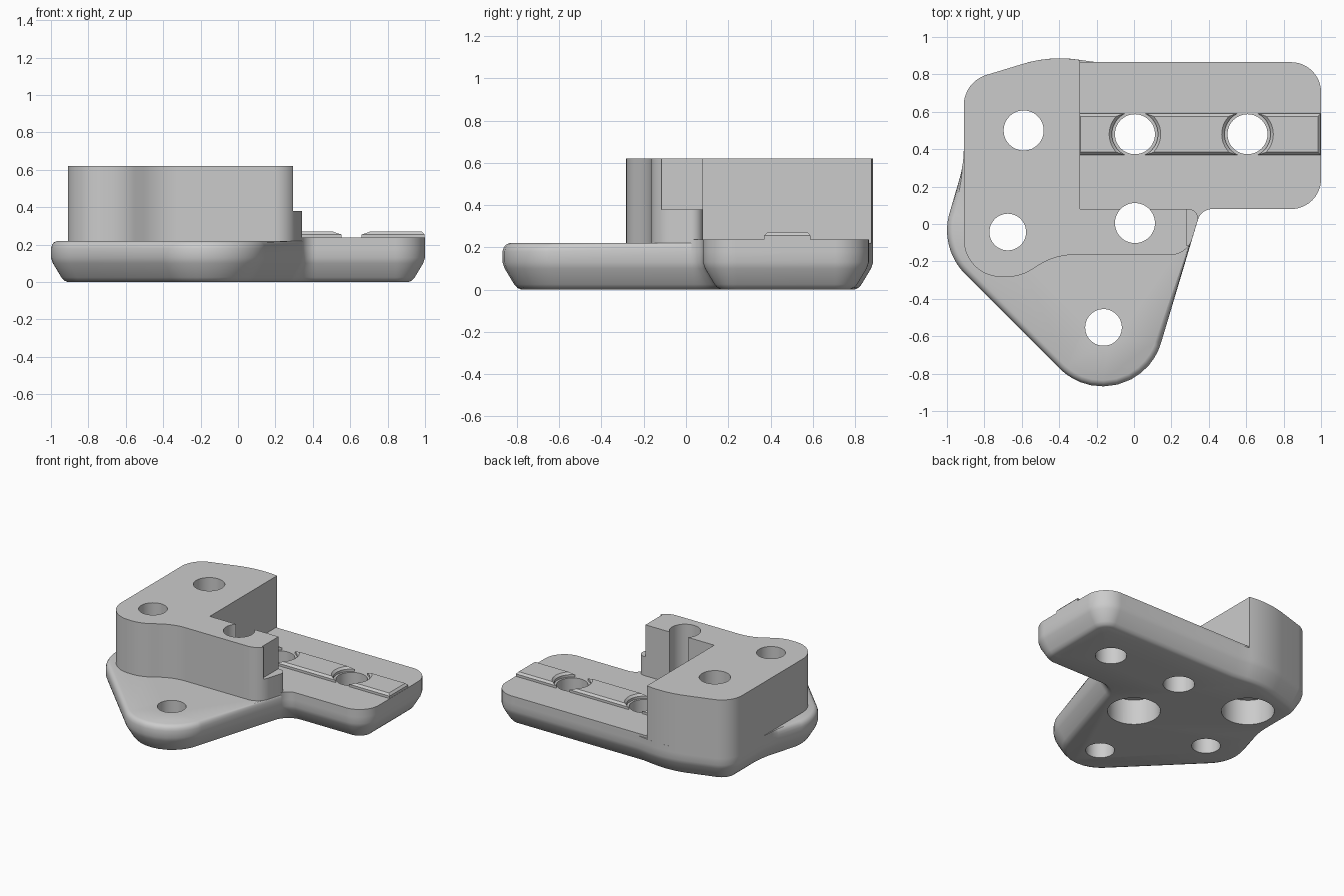
import bpy, bmesh
from math import tan, sin, radians
from mathutils import Vector

if "Cube" in bpy.data.objects:
    bpy.data.objects.remove(bpy.data.objects["Cube"], do_unlink=True)

grey = bpy.data.materials.new("plain_grey")
grey.use_nodes = True
grey.diffuse_color = (0.6, 0.6, 0.6, 1)
grey.node_tree.nodes["Principled BSDF"].inputs["Base Color"].default_value = (0.6, 0.6, 0.6, 1)


def rounded(corners, steps=14):
    """Closed outline from (x, y, fillet radius) corners."""
    pts = []
    for i, (x, y, r) in enumerate(corners):
        c = Vector((x, y))
        if not r:
            pts.append(c)
            continue
        a = (Vector(corners[i - 1][:2]) - c).normalized()
        b = (Vector(corners[(i + 1) % len(corners)][:2]) - c).normalized()
        half = a.angle(b) / 2
        centre = c + (a + b).normalized() * (r / sin(half))
        start = c + a * (r / tan(half)) - centre
        end = c + b * (r / tan(half)) - centre
        # sample the chord and push each point out to the arc
        for k in range(steps + 1):
            pts.append(centre + start.lerp(end, k / steps).normalized() * r)
    return pts


def inset(pts, amounts):
    """Move each outline point inward by its own amount."""
    out = []
    for i, p in enumerate(pts):
        a = (p - pts[i - 1]).normalized()
        b = (pts[(i + 1) % len(pts)] - p).normalized()
        t = a + b
        t = t / (t.dot(a))
        out.append(p + Vector((-t.y, t.x)) * amounts[i])
    return out


def new_object(name, bm):
    bmesh.ops.recalc_face_normals(bm, faces=bm.faces)
    mesh = bpy.data.meshes.new(name)
    bm.to_mesh(mesh)
    bm.free()
    mesh.materials.append(grey)
    ob = bpy.data.objects.new(name, mesh)
    bpy.context.collection.objects.link(ob)
    return ob


def loft(name, rings):
    """Solid through a list of (outline, z) rings."""
    bm = bmesh.new()
    loops = [[bm.verts.new((p.x, p.y, z)) for p in pts] for pts, z in rings]
    n = len(loops[0])
    for low, high in zip(loops, loops[1:]):
        for i in range(n):
            j = (i + 1) % n
            bm.faces.new((low[i], low[j], high[j], high[i]))
    bm.faces.new(loops[0][::-1])
    bm.faces.new(loops[-1])
    return new_object(name, bm)


def rectangle(x0, y0, x1, y1):
    return rounded([(x0, y0, 0), (x1, y0, 0), (x1, y1, 0), (x0, y1, 0)])


def drills(name, holes, z0, z1, flare=0):
    bm = bmesh.new()
    for x, y, r in holes:
        res = bmesh.ops.create_cone(bm, cap_ends=True, segments=48, radius1=r,
                                    radius2=r + flare, depth=z1 - z0)
        bmesh.ops.translate(bm, verts=res["verts"], vec=(x, y, (z0 + z1) / 2))
    return new_object(name, bm)


def activate(ob):
    bpy.ops.object.select_all(action="DESELECT")
    ob.select_set(True)
    bpy.context.view_layer.objects.active = ob


def cut(ob, cutter):
    mod = ob.modifiers.new("cut", "BOOLEAN")
    mod.operation = "DIFFERENCE"
    mod.solver = "EXACT"
    mod.object = cutter
    activate(ob)
    bpy.ops.object.modifier_apply(modifier=mod.name)


def ramp(v):
    return min(1, max(0, v))


# Shared corners
arm_tip = [(1, 0.08, 0.16), (1, 0.865, 0.16)]
back_curve = [(-0.45, 0.9, 0.68), (-0.91, 0.76, 0.17)]
inner_corner = (0.359, 0.08, 0.08)

# Base plate with tapered underside and softened front rim
outline = rounded(arm_tip + [(-0.2, 0.865, 0)] + back_curve + [
    (-0.91, 0.32, 0.6), (-1.041, -0.129, 0.33), (-0.012, -1.158, 0.325), inner_corner])
rim = [ramp((0.3 - p.y) / 0.2) if p.x < 0 else ramp((-0.1 - p.y) / 0.15) if p.x < 0.34 else 0
       for p in outline]
rings = [(inset(outline, [d] * len(outline)), z) for z, d in
         ((0, 0.09), (0.008, 0.07), (0.025, 0.055), (0.1, 0.01), (0.13, 0))]
rings += [(inset(outline, [d * k for k in rim]), z) for z, d in
          ((0.18, 0), (0.198, 0.005), (0.212, 0.015), (0.22, 0.032))]
base = loft("base_plate", rings)

# Arm deck
deck_outline = rounded(arm_tip + [(-0.29, 0.865, 0), (-0.29, 0, 0), (0.335, 0, 0), inner_corner])
deck = loft("arm_deck", [(deck_outline, 0.22), (deck_outline, 0.237)])

# Tall block
block_outline = rounded([(-0.29, 0.08, 0), (-0.29, 0.877, 0)] + back_curve + [
    (-0.91, -0.283, 0.2), (-0.61, -0.283, 0.25), (-0.42, -0.165, 0.35),
    (0.285, -0.165, 0.12), (0.359, 0.08, 0.05)])
block = loft("tall_block", [(block_outline, 0.22), (block_outline, 0.62)])

# Raised rail on the arm, with chamfered top
rail_outline = rectangle(-0.3, 0.37, 0.998, 0.59)
rail = loft("arm_rail", [(rail_outline, 0.2), (rail_outline, 0.255),
                         (inset(rail_outline, [0.014] * 4), 0.27)])

# Step at the end of the block
notch_outline = rectangle(0.28, -0.115, 0.6, 0.3)
notch = loft("notch_cutter", [(notch_outline, 0.38), (notch_outline, 0.8)])
cut(block, notch)

# Screw holes, bores and rail gaps
arm_holes = [(0.005, 0.48), (0.607, 0.48)]
holes = [(x, y, 0.107) for x, y in arm_holes + [(-0.59, 0.5), (0.005, 0.005)]]
holes += [(-0.675, -0.043, 0.098), (-0.163, -0.553, 0.098)]
through = drills("hole_cutter", holes, -0.2, 0.9)
bores = drills("bore_cutter", [(-0.59, 0.5, 0.18), (0.005, 0.005, 0.18)], -0.2, 0.19)
gaps = drills("gap_cutter", [(x, y, 0.123) for x, y in arm_holes], -0.2, 0.9)
flares = drills("flare_cutter", [(x, y, 0.122) for x, y in arm_holes], 0.254, 0.274, 0.02)
for part in (base, deck, block):
    cut(part, through)
cut(base, bores)
cut(rail, gaps)
cut(rail, flares)
for cutter in (notch, through, bores, gaps, flares):
    bpy.data.objects.remove(cutter, do_unlink=True)

# Smooth shading with sharp edges kept
for part in (base, deck, block, rail):
    activate(part)
    bpy.ops.object.shade_smooth_by_angle(angle=radians(30))
